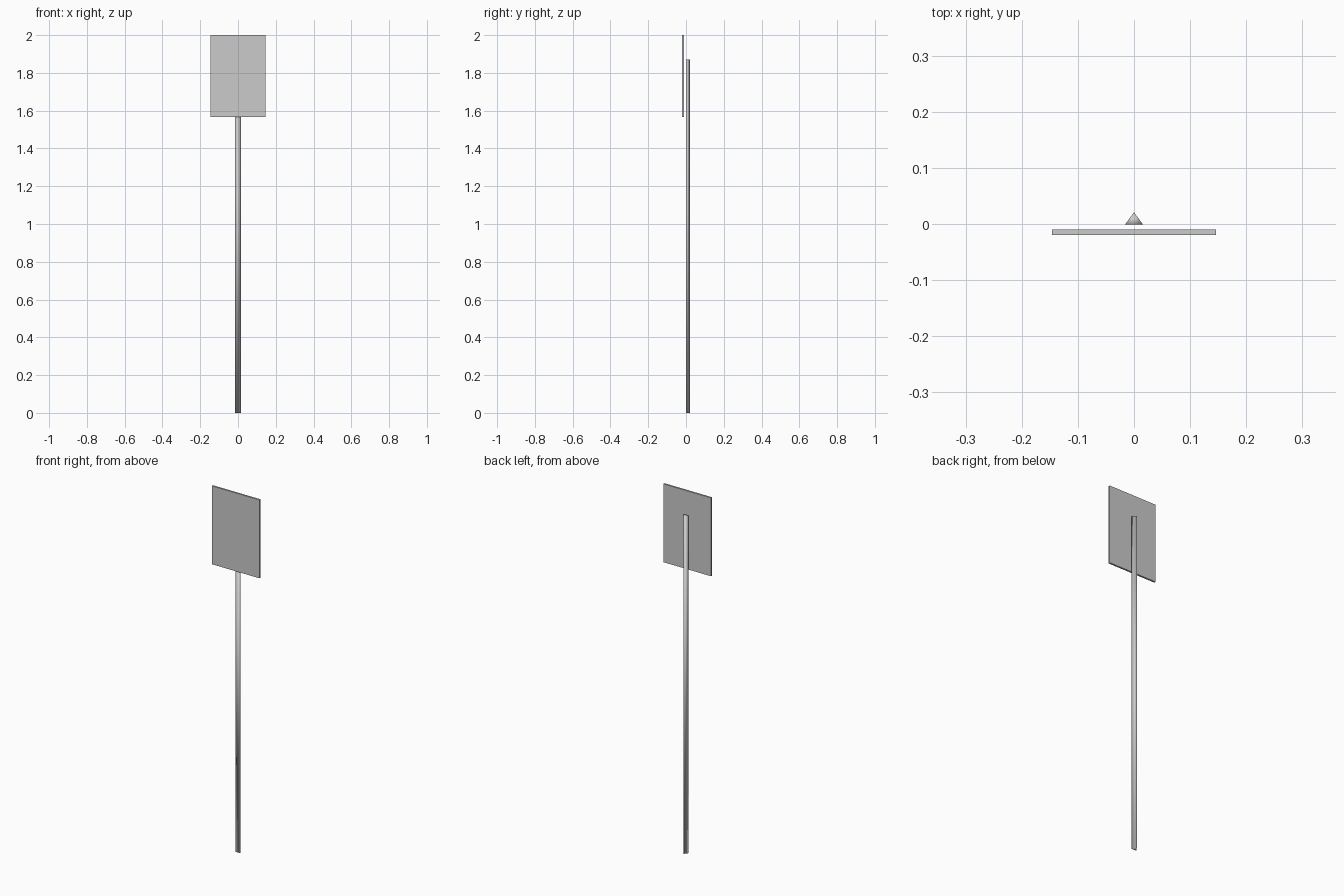
import bpy
import bmesh

if "Cube" in bpy.data.objects:
    bpy.data.objects.remove(bpy.data.objects["Cube"])


def prism(name, outline, z0, z1, smooth=False):
    """Extrude a closed xy outline from z0 up to z1."""
    bm = bmesh.new()
    base = bm.faces.new([bm.verts.new((x, y, z0)) for x, y in outline])
    top = bmesh.ops.extrude_face_region(bm, geom=[base], use_keep_orig=True)
    verts = [g for g in top["geom"] if isinstance(g, bmesh.types.BMVert)]
    bmesh.ops.translate(bm, verts=verts, vec=(0, 0, z1 - z0))
    bmesh.ops.recalc_face_normals(bm, faces=bm.faces)
    for f in bm.faces:
        f.smooth = smooth
    mesh = bpy.data.meshes.new(name)
    bm.to_mesh(mesh)
    bm.free()
    obj = bpy.data.objects.new(name, mesh)
    bpy.context.collection.objects.link(obj)
    return obj


# Three-sided post, flat side towards the plate, softly shaded
prism("post", [(-0.016, -0.001), (0.016, -0.001), (0, 0.021)], 0, 1.87, smooth=True)

# Thin rectangular sign plate in front of the post
W, FRONT, BACK = 0.146, -0.02, -0.01
prism("sign_plate", [(-W, FRONT), (W, FRONT), (W, BACK), (-W, BACK)], 1.566, 2.0)
